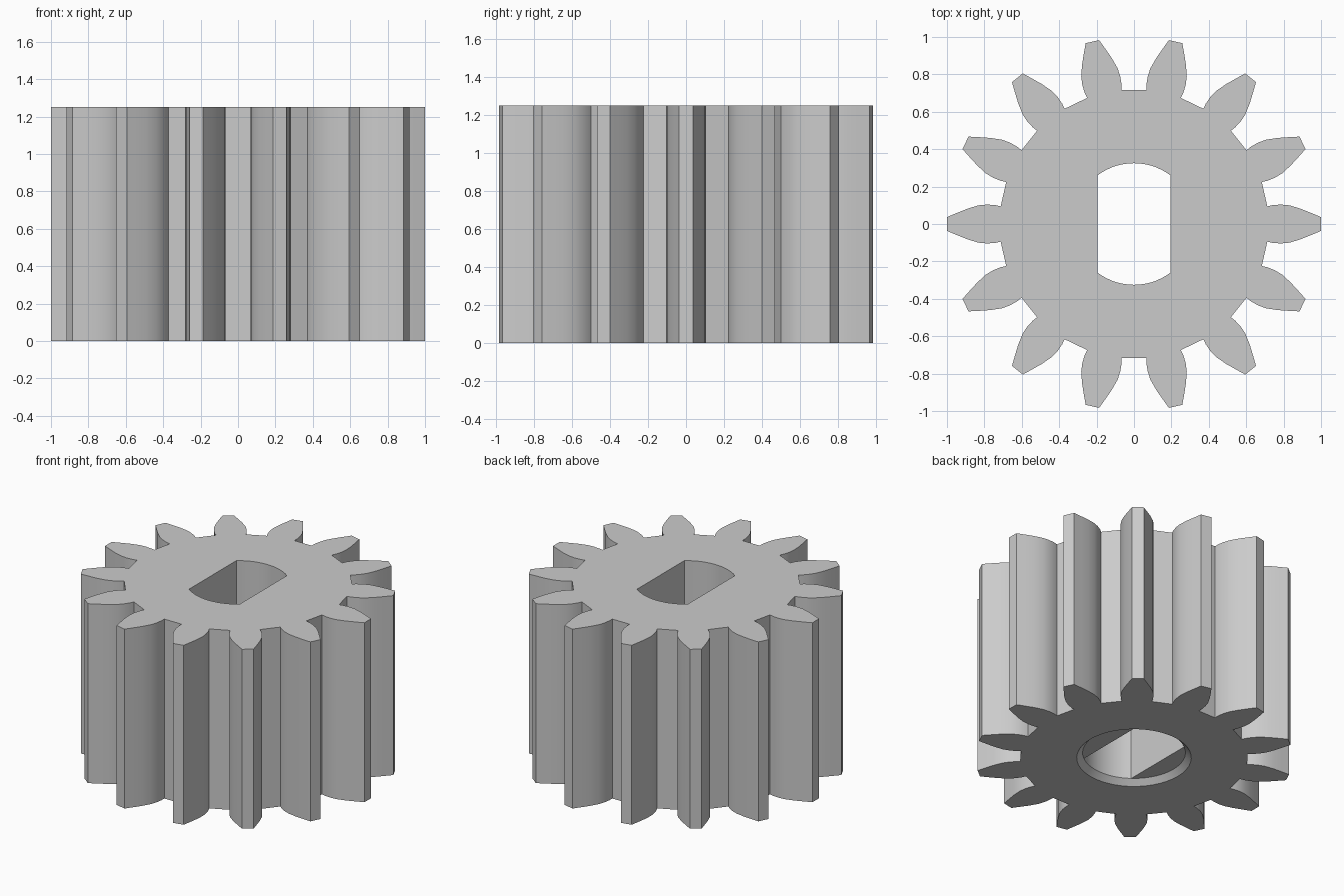
import bpy, bmesh
from math import sin, cos, pi, acos, radians, tau

cube = bpy.data.objects.get("Cube")
if cube:
    bpy.data.objects.remove(cube, do_unlink=True)

TEETH = 14
HEIGHT = 1.25
BORE_R = 0.325      # radius of the round ends of the bore
FLAT_X = 0.195      # half distance between the bore flats
CHAMFER = 0.037     # chamfer under the bore
STEPS = 14          # segments per bore arc

# Half tooth flank, root to tip, for a tooth pointing along +x
FLANK = [(0.713, 0.094), (0.742, 0.101), (0.785, 0.104), (0.83, 0.1),
         (0.89, 0.082), (0.945, 0.06), (1.0, 0.037)]

metal = bpy.data.materials.new("plain grey")
metal.use_nodes = True
grey = (0.6, 0.6, 0.6, 1)
metal.diffuse_color = grey
metal.node_tree.nodes["Principled BSDF"].inputs["Base Color"].default_value = grey

bm = bmesh.new()


def ring(points, z):
    return [bm.verts.new((x, y, z)) for x, y in points]


def walls(low, high):
    """Join two equal closed rings with quads."""
    for i in range(len(low)):
        j = (i + 1) % len(low)
        bm.faces.new((low[i], low[j], high[j], high[i]))


def cap(outer, inner):
    """Fill the flat area between two closed rings."""
    edges = []
    for loop in (outer, inner):
        for a, b in zip(loop, loop[1:] + loop[:1]):
            edges.append(bm.edges.get((a, b)) or bm.edges.new((a, b)))
    bmesh.ops.triangle_fill(bm, edges=edges, use_beauty=True, normal=(0, 0, 1))


# Toothed outline
tooth = [(x, -y) for x, y in FLANK] + FLANK[::-1]
outline = []
for k in range(TEETH):
    a = tau * k / TEETH
    outline += [(x * cos(a) - y * sin(a), x * sin(a) + y * cos(a)) for x, y in tooth]
gear_low, gear_high = ring(outline, 0), ring(outline, HEIGHT)
walls(gear_low, gear_high)

# Bore circle, split at the corners where the flats begin
corner = acos(FLAT_X / BORE_R)
stops = [corner, pi - corner, pi + corner, tau - corner, tau + corner]
angles = [a + (b - a) * i / STEPS for a, b in zip(stops, stops[1:]) for i in range(STEPS)]


def circle(r):
    return [(r * cos(a), r * sin(a)) for a in angles]


rim = ring(circle(BORE_R + CHAMFER), 0)
seat = ring(circle(BORE_R), CHAMFER)
walls(rim, seat)

# Ledges between the circle and the two flats
for start in (STEPS, 3 * STEPS):
    bm.faces.new([seat[i % len(seat)] for i in range(start, start + STEPS + 1)])

# Double-flat bore: two arcs joined by straight sides
bore_low = seat[:STEPS + 1] + seat[2 * STEPS:3 * STEPS + 1]
bore_high = ring([(v.co.x, v.co.y) for v in bore_low], HEIGHT)
walls(bore_low, bore_high)

# End faces
cap(gear_low, rim)
cap(gear_high, bore_high)
bmesh.ops.recalc_face_normals(bm, faces=bm.faces)

mesh = bpy.data.meshes.new("pinion_gear")
bm.to_mesh(mesh)
bm.free()
mesh.materials.append(metal)
gear = bpy.data.objects.new("pinion_gear", mesh)
bpy.context.collection.objects.link(gear)

bpy.ops.object.select_all(action='DESELECT')
gear.select_set(True)
bpy.context.view_layer.objects.active = gear
bpy.ops.object.shade_smooth_by_angle(angle=radians(30))
